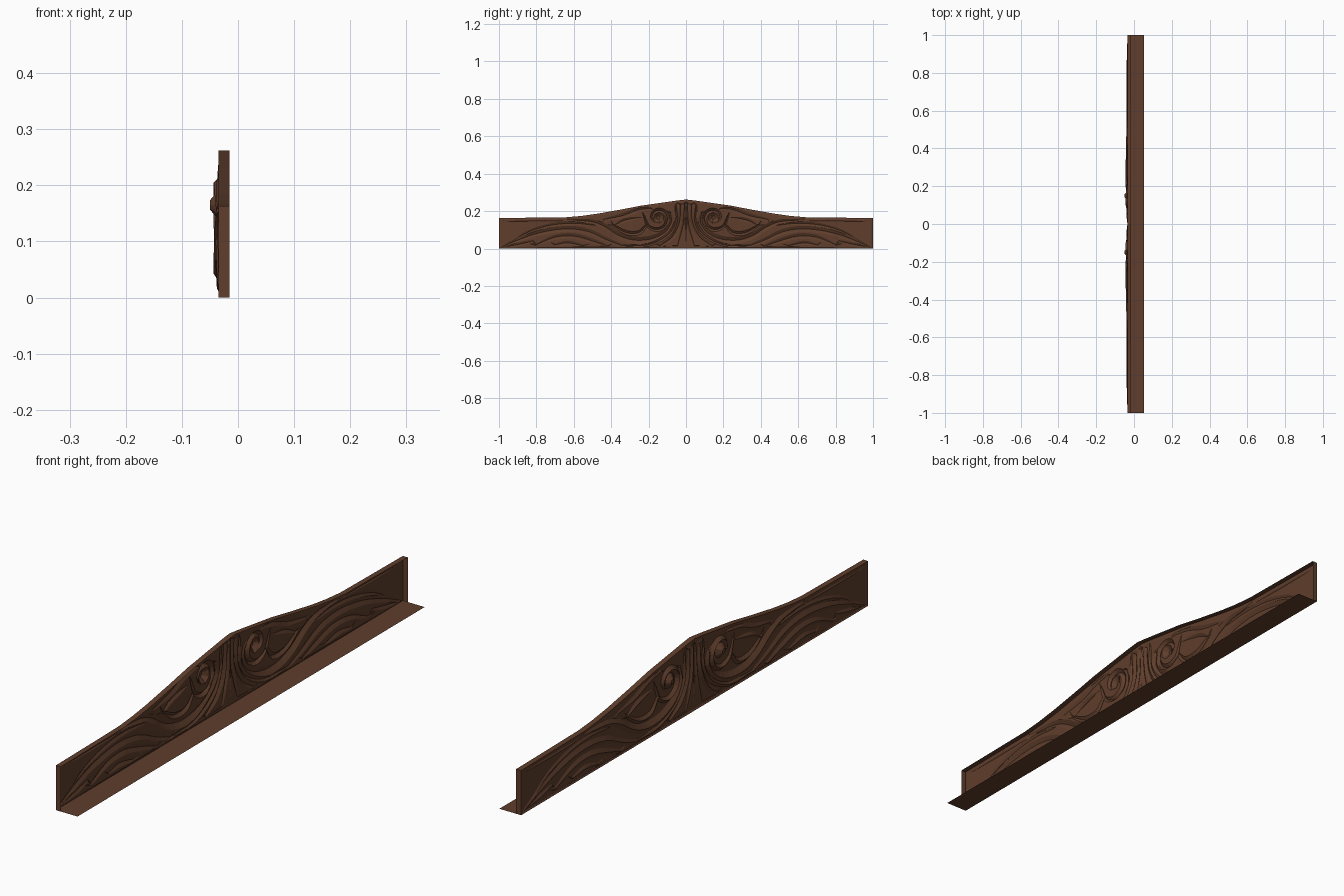
import bpy, bmesh, math
from mathutils import Vector
from mathutils.geometry import delaunay_2d_cdt, intersect_point_line

cube = bpy.data.objects.get("Cube")
if cube:
    bpy.data.objects.remove(cube, do_unlink=True)

FACE, BACK, SHELF = -0.035, -0.015, 0.053
RECESS = 0.003

wood = bpy.data.materials.new("dark brown wood")
wood.use_nodes = True
COLOUR = (0.115, 0.048, 0.025, 1)
wood.diffuse_color = COLOUR
wood.node_tree.nodes["Principled BSDF"].inputs["Base Color"].default_value = COLOUR

# Upper silhouette of one half, from the peak to the end (y, z)
TOP = [(0, .262), (.05, .256), (.24, .229), (.36, .206), (.48, .185),
       (.56, .174), (.64, .167), (.8, .165), (1, .163)]


def top_at(y):
    for (a, za), (b, zb) in zip(TOP, TOP[1:]):
        if y <= b:
            return za + (zb - za) * (y - a) / (b - a)
    return TOP[-1][1]


def smooth_path(pts, steps=3):
    """Catmull-Rom curve through the points."""
    p = [Vector(q) for q in pts]
    p = [2 * p[0] - p[1]] + p + [2 * p[-1] - p[-2]]
    out = []
    for a, b, c, d in zip(p, p[1:], p[2:], p[3:]):
        for i in range(steps):
            t = i / steps
            out.append(0.5 * (2 * b + (c - a) * t + (2 * a - 5 * b + 4 * c - d) * t * t
                              + (3 * b - a - 3 * c + d) * t ** 3))
    return out + [p[-2]]


# Carved strokes: path (y, z), half width, ridge height
spiral = [(.15 + r * math.cos(a), .163 + r * math.sin(a))
          for a, r in ((math.radians(-40 + 45 * i), .026 + .0052 * i) for i in range(10))]
LEAVES = [
    (spiral, .013, .012),
    ([(.085, .19), (.078, .14), (.115, .085), (.19, .05), (.28, .045), (.36, .07),
      (.43, .115), (.5, .143), (.6, .152)], .019, .012),
    ([(.21, .13), (.25, .085), (.32, .085), (.39, .125)], .012, .009),
    ([(.008, .24), (.014, .13), (.045, .015)], .009, .006),
    ([(.03, .235), (.035, .14), (.075, .06), (.14, .015)], .012, .008),
    ([(.055, .225), (.055, .14), (.1, .07), (.2, .02), (.32, .015)], .010, .007),
    ([(.19, .215), (.26, .205), (.34, .175), (.44, .155)], .014, .007),
    ([(.26, .165), (.33, .15), (.38, .125)], .011, .007),
    ([(.34, .015), (.42, .045), (.52, .09), (.64, .105), (.78, .085), (.9, .045), (.97, .014)], .016, .008),
    ([(.42, .012), (.5, .04), (.6, .066), (.7, .06), (.8, .02)], .015, .008),
    ([(.5, .125), (.6, .135), (.72, .125), (.84, .09), (.94, .03)], .010, .005),
    ([(.55, .015), (.63, .03), (.7, .02)], .012, .006),
    ([(.66, .147), (.8, .146), (.95, .145)], .005, .003),
    ([(.82, .04), (.88, .025), (.95, .012)], .010, .005),
]

strokes = []
for pts, width, height in LEAVES:
    path = smooth_path(pts)
    n = len(path) - 1
    taper = [math.sin(math.pi * (.1 + .82 * i / n)) ** .7 for i in range(n + 1)]
    strokes.append((path, [width * t for t in taper], [height * t for t in taper]))

EYE, EYE_R, EYE_H = Vector((.148, .165)), .03, .018


def relief(p):
    """Height of the carving above the recessed ground."""
    best = EYE_H * min(1, max(0, 1.4 * (1 - (p - EYE).length / EYE_R)))
    for path, wid, hei in strokes:
        for i in range(len(path) - 1):
            q, t = intersect_point_line(p, path[i], path[i + 1])
            t = min(1, max(0, t))
            d = (p - path[i].lerp(path[i + 1], t)).length
            w = wid[i] + (wid[i + 1] - wid[i]) * t
            if d < w:
                best = max(best, (hei[i] + (hei[i + 1] - hei[i]) * t) * (1 - d / w))
    return best


points, edges = [], []


def add_line(line, closed=False):
    start = len(points)
    points.extend(Vector(q) for q in line)
    count = len(line)
    edges.extend((start + i, start + (i + 1) % count) for i in range(count if closed else count - 1))


def inside(p):
    y = min(.984, max(.004, p[0]))
    return Vector((y, min(top_at(y) - .012, max(.008, p[1]))))


# Outline, narrow border, and the ridge and both sides of every stroke
add_line(TOP + [(1, 0), (0, 0)], closed=True)
add_line([(y, z - .01) for y, z in TOP[:-1]] + [(.988, .153), (.988, .006), (0, .006)])
for path, wid, hei in strokes:
    sides = ([], [])
    for i, p in enumerate(path):
        d = path[min(i + 1, len(path) - 1)] - path[max(i - 1, 0)]
        normal = Vector((-d.y, d.x)).normalized() * wid[i]
        sides[0].append(inside(p + normal))
        sides[1].append(inside(p - normal))
    for line in ([inside(p) for p in path], *sides):
        add_line(line)
for radius in (EYE_R, EYE_R * .3):
    add_line([EYE + radius * Vector((math.cos(a), math.sin(a)))
              for a in (math.tau * i / 7 for i in range(7))], closed=True)

verts, _, faces, *_ = delaunay_2d_cdt(points, edges, [], 1, 1e-4)


def face_x(p):
    border = p.y < .004 or p.x > .99 or p.y > top_at(p.x) - .005
    return FACE if border else FACE + RECESS - relief(p)


def make_object(name, bm):
    mesh = bpy.data.meshes.new(name)
    bm.to_mesh(mesh)
    bm.free()
    mesh.materials.append(wood)
    obj = bpy.data.objects.new(name, mesh)
    bpy.context.collection.objects.link(obj)
    mirror = obj.modifiers.new("Mirror", 'MIRROR')
    mirror.use_axis = (False, True, False)
    return obj


# Carved panel
bm = bmesh.new()
bv = [bm.verts.new((face_x(p), p.x, p.y)) for p in verts]
for f in faces:
    face = bm.faces.new([bv[i] for i in f])
    face.normal_update()
    if face.normal.x > 0:
        face.normal_flip()
make_object("carved_panel", bm)

# Rim along the top and the end, open at the back
bm = bmesh.new()
rim = [[bm.verts.new((x, y, z)) for y, z in TOP + [(1, 0)]] for x in (FACE, BACK)]
for i in range(len(TOP)):
    bm.faces.new((rim[0][i], rim[1][i], rim[1][i + 1], rim[0][i + 1]))
make_object("panel_rim", bm)

# Thin ledge along the bottom
bm = bmesh.new()
bm.faces.new([bm.verts.new(c) for c in ((FACE, 0, 0), (SHELF, 0, 0), (SHELF, 1, 0), (FACE, 1, 0))])
make_object("bottom_ledge", bm)
